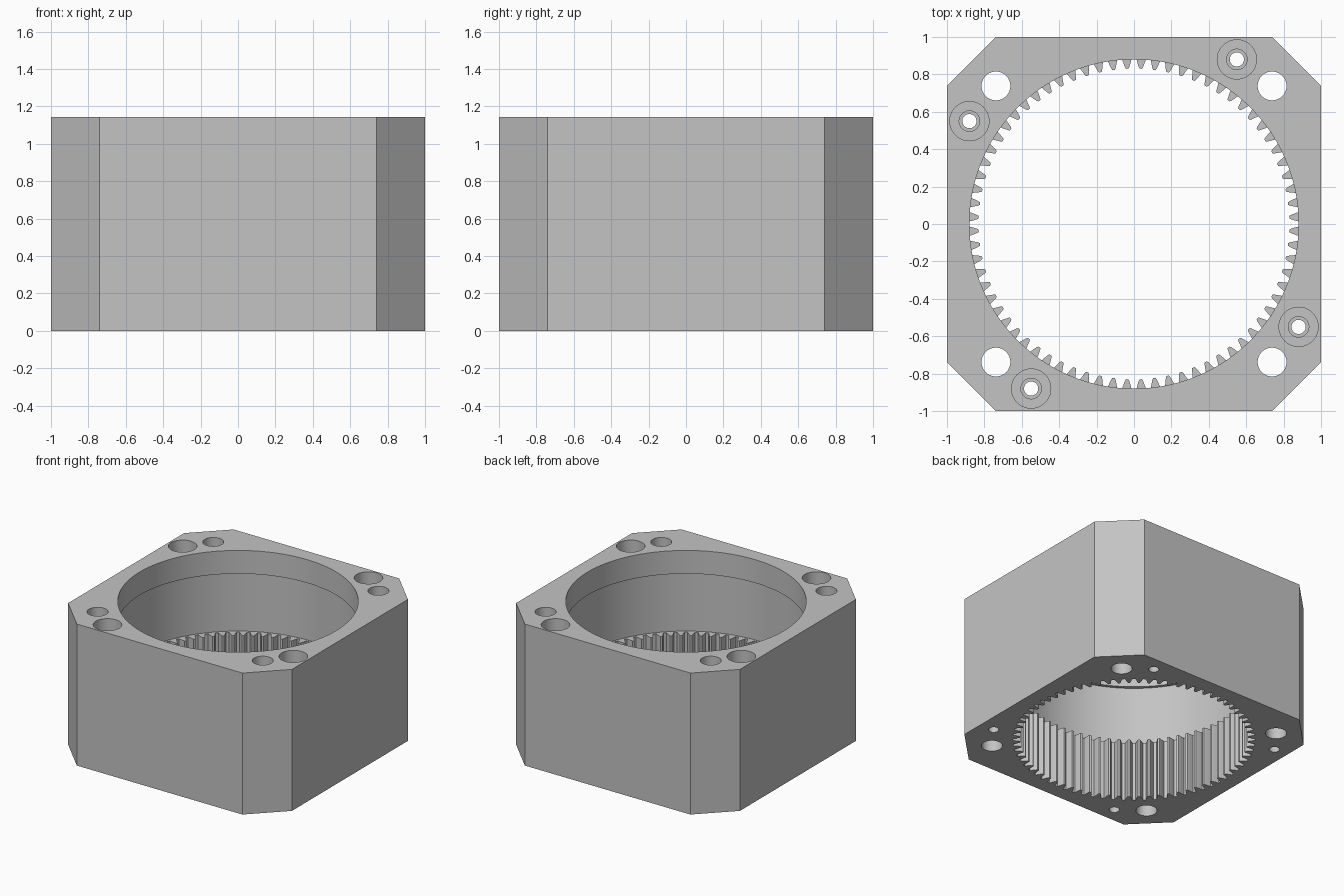
import bpy
import bmesh
from math import cos, sin, pi, radians

default = bpy.data.objects.get("Cube")
if default:
    bpy.data.objects.remove(default, do_unlink=True)

HEIGHT = 1.143
TEETH = 72
RING_TOP = 0.48      # top of the toothed zone
LIP_BOTTOM = 0.955   # underside of the top lip


def prism(name, outline, z0, z1):
    """Extrude a closed outline between two heights."""
    bm = bmesh.new()
    base = bm.faces.new([bm.verts.new((x, y, z0)) for x, y in outline])
    top = bmesh.ops.extrude_face_region(bm, geom=[base])["geom"]
    moved = [v for v in top if isinstance(v, bmesh.types.BMVert)]
    bmesh.ops.translate(bm, verts=moved, vec=(0, 0, z1 - z0))
    bmesh.ops.recalc_face_normals(bm, faces=bm.faces)
    mesh = bpy.data.meshes.new(name)
    bm.to_mesh(mesh)
    bm.free()
    obj = bpy.data.objects.new(name, mesh)
    bpy.context.scene.collection.objects.link(obj)
    return obj


def circle(radius, segments, cx=0.0, cy=0.0):
    return [(cx + radius * cos(2 * pi * i / segments),
             cy + radius * sin(2 * pi * i / segments)) for i in range(segments)]


def cut(target, outline, z0, z1):
    """Subtract a prism from the target and discard the cutter."""
    cutter = prism("cutter", outline, z0, z1)
    cutter.hide_render = True
    mod = target.modifiers.new("cut", "BOOLEAN")
    mod.operation = "DIFFERENCE"
    mod.solver = "EXACT"
    mod.object = cutter
    bpy.ops.object.select_all(action="DESELECT")
    bpy.context.view_layer.objects.active = target
    target.select_set(True)
    bpy.ops.object.modifier_apply(modifier=mod.name)
    bpy.data.objects.remove(cutter, do_unlink=True)


def gear_outline():
    """Internal gear: teeth point inward, with a gap centred on each axis."""
    half_tooth = [(0.887, 0.027), (0.857, 0.0175), (0.838, 0.011), (0.831, 0.007)]
    flank = [(r, -w) for r, w in half_tooth] + half_tooth[::-1]
    points = []
    for i in range(TEETH):
        a = 2 * pi * (i + 0.5) / TEETH
        for r, w in flank:
            points.append((r * cos(a + w / r), r * sin(a + w / r)))
    return points


# Square housing with chamfered corners
C = 0.74
housing = prism("ring_gear_housing",
                [(C, -1), (1, -C), (1, C), (C, 1), (-C, 1), (-1, C), (-1, -C), (-C, -1)],
                0, HEIGHT)

# Stepped bore: top lip, wider middle, toothed ring at the bottom
cut(housing, circle(0.88, 144), 0.7, HEIGHT + 0.1)
cut(housing, circle(0.905, 144), RING_TOP, LIP_BOTTOM)
cut(housing, gear_outline(), -0.1, 0.7)

# Corner through holes and stepped screw holes, one pair per quarter turn
x, y = 0.55, 0.88
hx, hy = 0.738, 0.738
for quarter in range(4):
    cut(housing, circle(0.077, 40, hx, hy), -0.1, HEIGHT + 0.1)
    cut(housing, circle(0.105, 40, x, y), 0.48, HEIGHT + 0.1)
    cut(housing, circle(0.055, 32, x, y), 0.24, 0.7)
    cut(housing, circle(0.038, 32, x, y), -0.1, 0.4)
    x, y = -y, x
    hx, hy = -hy, hx

# Plain grey material
grey = bpy.data.materials.new("light_grey")
grey.use_nodes = True
colour = (0.55, 0.55, 0.55, 1)
grey.diffuse_color = colour
grey.node_tree.nodes["Principled BSDF"].inputs["Base Color"].default_value = colour
housing.data.materials.clear()
housing.data.materials.append(grey)

bpy.ops.object.select_all(action="DESELECT")
housing.select_set(True)
bpy.context.view_layer.objects.active = housing
bpy.ops.object.shade_smooth_by_angle(angle=radians(20))
